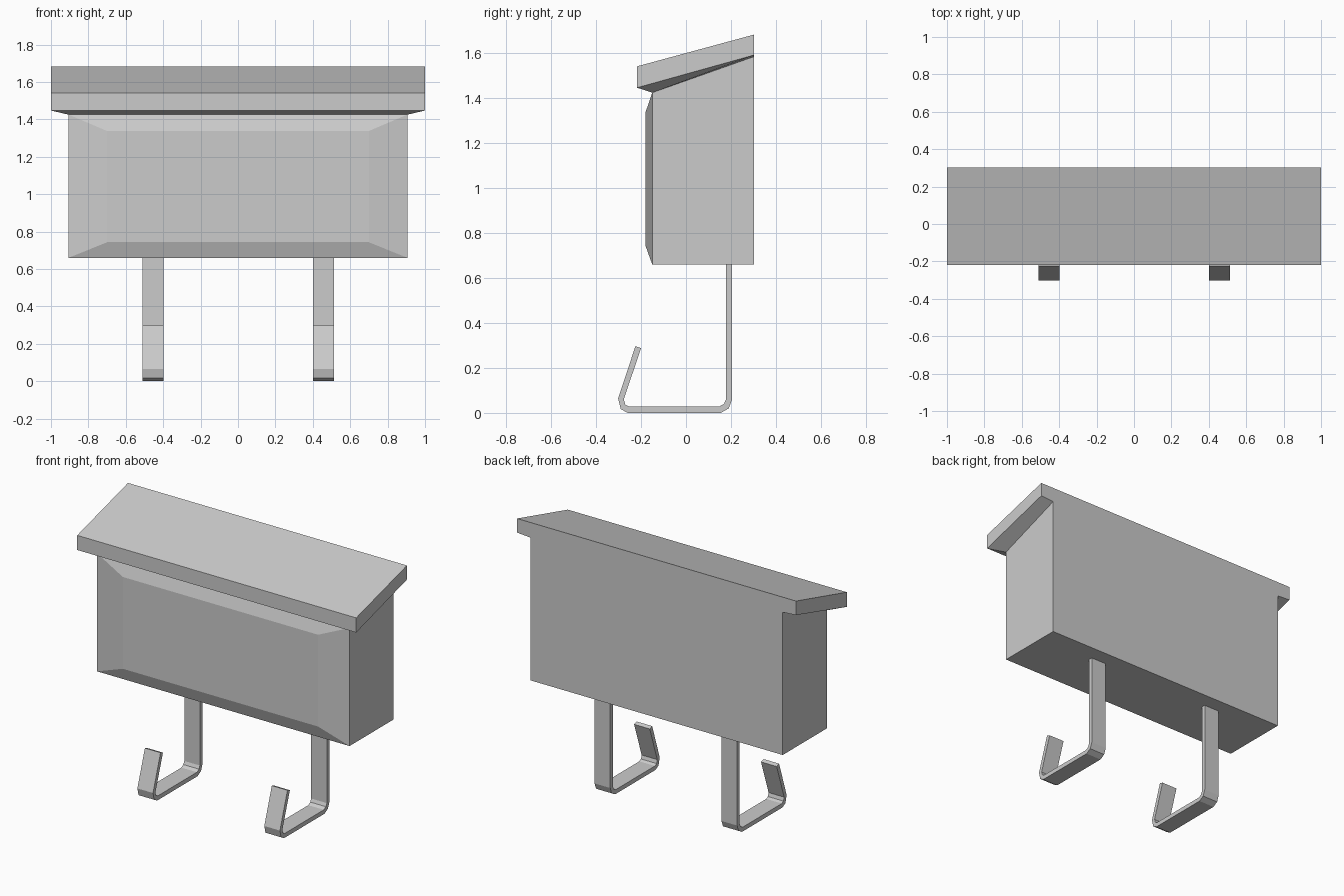
import bpy
import bmesh

if "Cube" in bpy.data.objects:
    bpy.data.objects.remove(bpy.data.objects["Cube"])

grey = bpy.data.materials.new("grey metal")
grey.diffuse_color = (0.6, 0.6, 0.6, 1)
grey.use_nodes = True
grey.node_tree.nodes["Principled BSDF"].inputs["Base Color"].default_value = grey.diffuse_color


def loft(name, rings):
    """Join rings of equal point count with side faces and cap both ends."""
    bm = bmesh.new()
    loops = [[bm.verts.new(p) for p in ring] for ring in rings]
    n = len(loops[0])
    for a, b in zip(loops, loops[1:]):
        for i in range(n):
            j = (i + 1) % n
            bm.faces.new((a[i], a[j], b[j], b[i]))
    bm.faces.new(loops[0])
    bm.faces.new(loops[-1])
    bmesh.ops.recalc_face_normals(bm, faces=bm.faces)
    mesh = bpy.data.meshes.new(name)
    bm.to_mesh(mesh)
    bm.free()
    mesh.materials.append(grey)
    obj = bpy.data.objects.new(name, mesh)
    bpy.context.collection.objects.link(obj)
    return obj


def sloped_ring(x, front, back):
    """Tilted rectangle from front (y, z) to back (y, z)."""
    return [(-x, *front), (x, *front), (x, *back), (-x, *back)]


def upright_ring(x, y, low, high, y_high=None):
    return [(-x, y, low), (x, y, low), (x, y, high), (-x, y, high)]


# Box with sloping top and raised bevelled front panel
loft("mailbox_body", [
    upright_ring(0.905, 0.302, 0.66, 1.585),
    upright_ring(0.905, -0.15, 0.66, 1.425),
    upright_ring(0.70, -0.18, 0.743, 1.338),
])

# Sloping lid with overhang and tapered underside
loft("lid", [
    sloped_ring(0.905, (-0.15, 1.425), (0.302, 1.585)),
    sloped_ring(1.0, (-0.218, 1.447), (0.302, 1.592)),
    sloped_ring(1.0, (-0.218, 1.542), (0.302, 1.683)),
])

# Bent straps forming newspaper hooks
outer = [(0.205, 0.66), (0.205, 0.06), (0.19, 0.02), (0.155, 0.0),
         (-0.26, 0.0), (-0.29, 0.017), (-0.302, 0.065), (-0.225, 0.297)]
inner = [(0.178, 0.66), (0.178, 0.06), (0.169, 0.04), (0.148, 0.028),
         (-0.253, 0.028), (-0.27, 0.037), (-0.277, 0.06), (-0.2, 0.288)]
for side, x in (("left", -0.51), ("right", 0.40)):
    loft(side + "_hook", [
        [(x, *o), (x + 0.112, *o), (x + 0.112, *i), (x, *i)]
        for o, i in zip(outer, inner)
    ])
